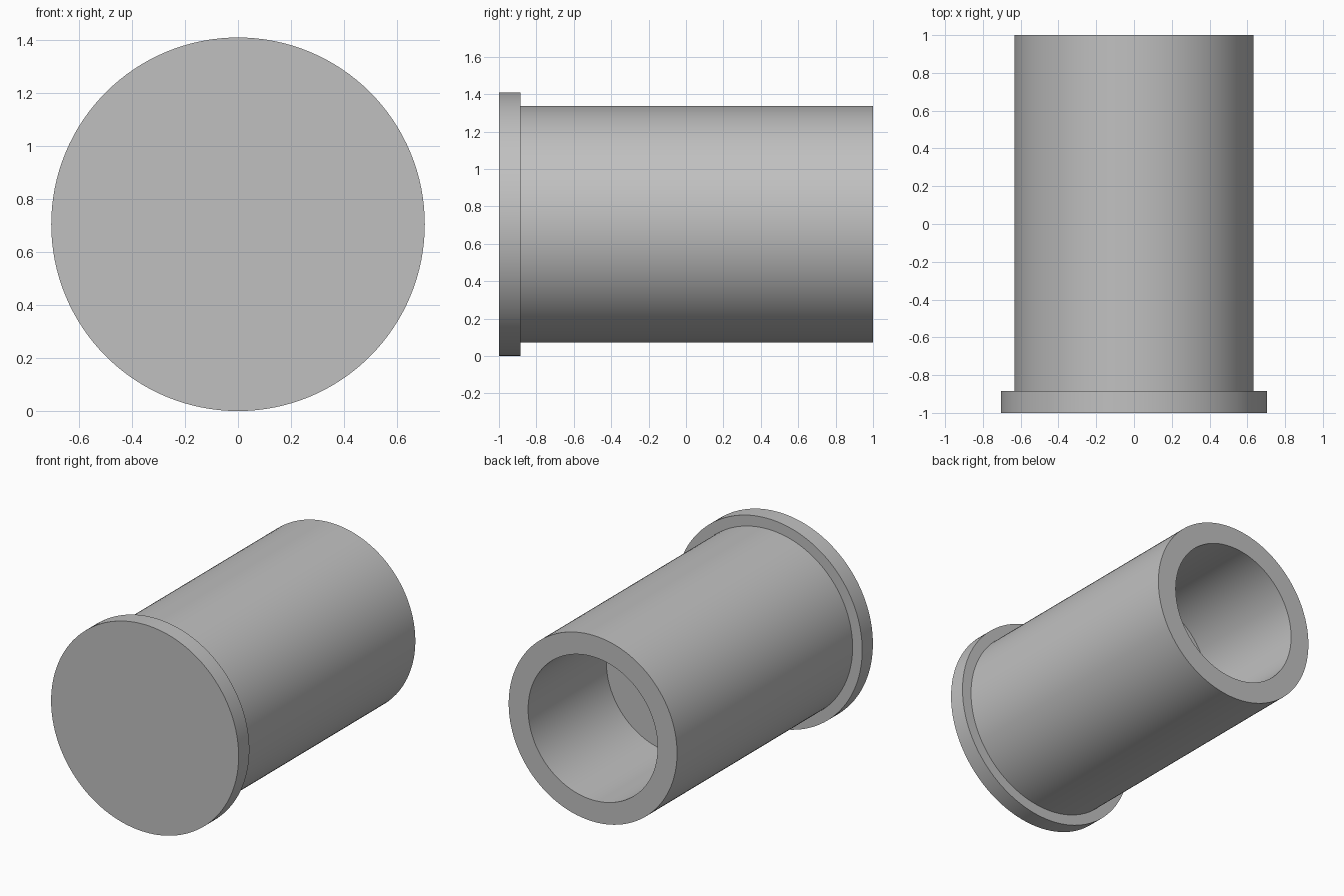
import bpy, bmesh, math
from mathutils import Vector

cube = bpy.data.objects.get("Cube")
if cube:
    bpy.data.objects.remove(cube, do_unlink=True)

# One plain grey for the whole part
grey = bpy.data.materials.new("plain grey")
grey.use_nodes = True
colour = (0.53, 0.53, 0.53, 1)
grey.diffuse_color = colour
grey.node_tree.nodes["Principled BSDF"].inputs["Base Color"].default_value = colour

FLANGE_R, BODY_R, BORE_R = 0.705, 0.633, 0.487
FRONT, FLANGE_BACK, BORE_FLOOR, BACK = -1.0, -0.885, 0.16, 1.0
SEGMENTS = 128

# Half section (radius, y): closed flange, tube wall, blind bore
profile = [(0, FRONT), (FLANGE_R, FRONT), (FLANGE_R, FLANGE_BACK),
           (BODY_R, FLANGE_BACK), (BODY_R, BACK), (BORE_R, BACK),
           (BORE_R, BORE_FLOOR), (0, BORE_FLOOR)]

# Revolve the section around the y axis
bm = bmesh.new()
verts = [bm.verts.new((r, y, 0)) for r, y in profile]
edges = [bm.edges.new(pair) for pair in zip(verts, verts[1:])]
bmesh.ops.spin(bm, geom=verts + edges, cent=(0, 0, 0), axis=(0, 1, 0),
               angle=math.tau, steps=SEGMENTS, use_duplicate=False)
bmesh.ops.remove_doubles(bm, verts=bm.verts, dist=0.0001)
bmesh.ops.recalc_face_normals(bm, faces=bm.faces)
bmesh.ops.translate(bm, verts=bm.verts, vec=Vector((0, 0, FLANGE_R)))

mesh = bpy.data.meshes.new("flanged_sleeve")
bm.to_mesh(mesh)
bm.free()
mesh.materials.append(grey)

sleeve = bpy.data.objects.new("flanged_sleeve", mesh)
bpy.context.collection.objects.link(sleeve)

# Smooth round walls with crisp rims
bpy.ops.object.select_all(action='DESELECT')
sleeve.select_set(True)
bpy.context.view_layer.objects.active = sleeve
bpy.ops.object.shade_smooth_by_angle(angle=math.radians(30))
